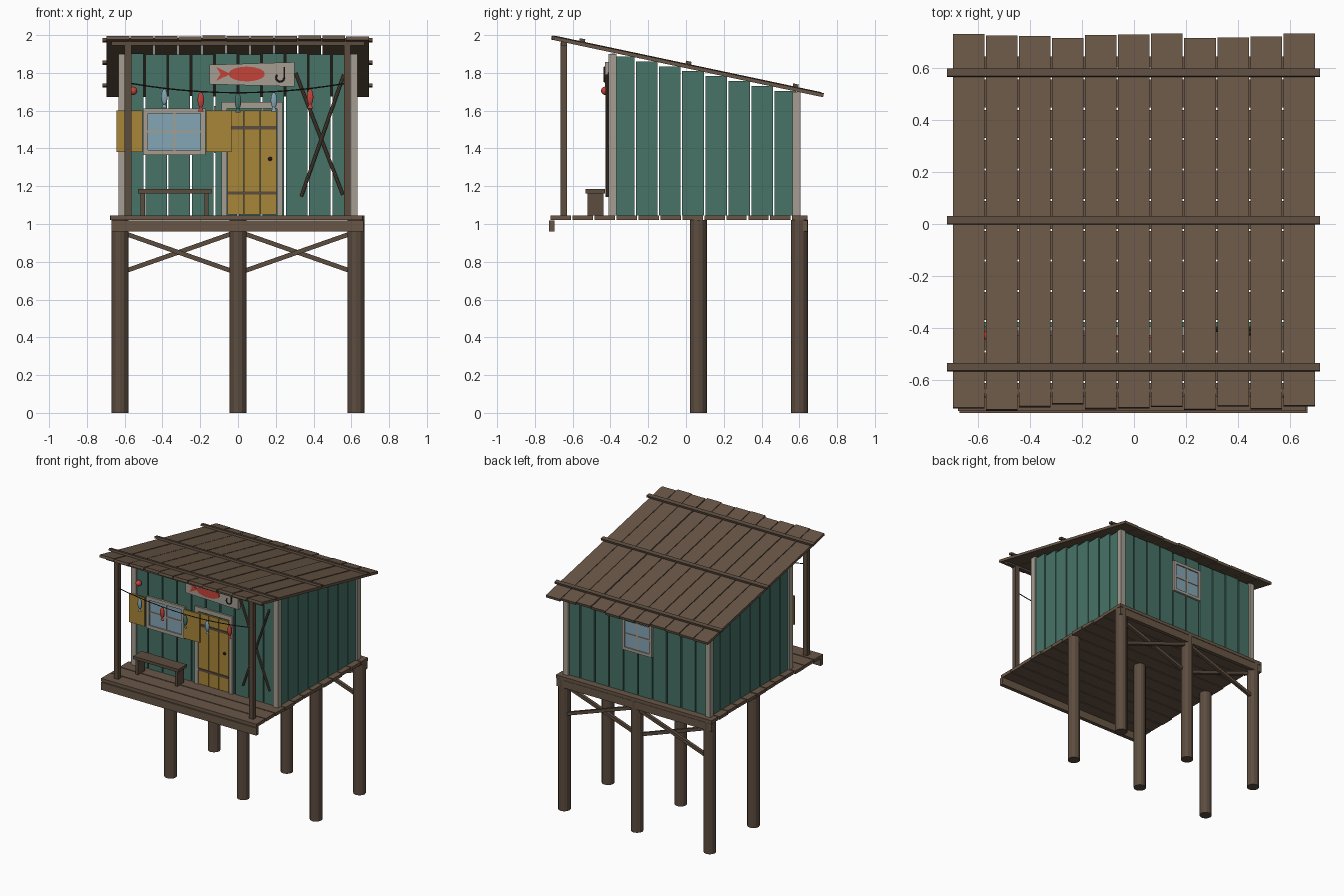
import bpy, bmesh, math, random
from mathutils import Vector, Matrix

if "Cube" in bpy.data.objects:
    bpy.data.objects.remove(bpy.data.objects["Cube"])

random.seed(4)


def mat(name, hexcol):
    m = bpy.data.materials.new(name)
    c = [int(hexcol[i:i + 2], 16) / 255 for i in (0, 2, 4)]
    m.diffuse_color = [((v + 0.055) / 1.055) ** 2.4 if v > 0.04 else v / 12.92 for v in c] + [1]
    m.use_nodes = True
    m.node_tree.nodes["Principled BSDF"].inputs["Base Color"].default_value = m.diffuse_color
    return m


WOOD = mat("weathered wood", "685646")
POLE = mat("dark wood", "5c4c3f")
TEAL = mat("teal paint", "477267")
OCHRE = mat("ochre paint", "a98639")
TRIM = mat("pale grey trim", "a69e92")
RED = mat("red paint", "c5443a")
GLASS = mat("blue glass", "84a6b6")
DARK = mat("dark iron", "2e2823")


def finish(name, bm, m):
    bmesh.ops.recalc_face_normals(bm, faces=bm.faces)
    me = bpy.data.meshes.new(name)
    bm.to_mesh(me)
    bm.free()
    me.materials.append(m)
    ob = bpy.data.objects.new(name, me)
    bpy.context.collection.objects.link(ob)
    return ob


def boxes(name, m, items, rot=Matrix()):
    """items: (x0, x1, y0, y1, z0, z1) blocks joined in one object."""
    bm = bmesh.new()
    for x0, x1, y0, y1, z0, z1 in items:
        t = Matrix.Translation(((x0 + x1) / 2, (y0 + y1) / 2, (z0 + z1) / 2))
        s = Matrix.Diagonal((x1 - x0, y1 - y0, z1 - z0, 1))
        bmesh.ops.create_cube(bm, size=1, matrix=rot @ t @ s)
    return finish(name, bm, m)


def bars(name, m, segs, w, d, sides=4):
    """straight bars between points; w across, d in depth"""
    bm = bmesh.new()
    for a, b in segs:
        a, b = Vector(a), Vector(b)
        q = (b - a).to_track_quat('Z', 'Y').to_matrix().to_4x4()
        mtx = Matrix.Translation((a + b) / 2) @ q
        if sides == 4:
            bmesh.ops.create_cube(bm, size=1, matrix=mtx @ Matrix.Diagonal((w, d, (b - a).length, 1)))
        else:
            bmesh.ops.create_cone(bm, cap_ends=True, segments=sides, radius1=w / 2, radius2=w / 2,
                                  depth=(b - a).length, matrix=mtx)
    return finish(name, bm, m)


def plate(name, m, pts, y0, y1):
    """flat x-z outline extruded in y"""
    bm = bmesh.new()
    f = bm.faces.new([bm.verts.new((x, y0, z)) for x, z in pts])
    r = bmesh.ops.extrude_face_region(bm, geom=[f])
    bmesh.ops.translate(bm, vec=(0, y1 - y0, 0), verts=[v for v in r["geom"] if isinstance(v, bmesh.types.BMVert)])
    return finish(name, bm, m)


def frame(x0, x1, z0, z1, w, y0, y1):
    return [(x0, x0 + w, y0, y1, z0, z1), (x1 - w, x1, y0, y1, z0, z1),
            (x0 + w, x1 - w, y0, y1, z0, z0 + w), (x0 + w, x1 - w, y0, y1, z1 - w, z1)]


j = lambda a: random.uniform(-a, a)
under = lambda y: 1.828 - 0.212 * y      # roof underside

# stilts, beams and rear cross braces
bars("stilts", POLE, [((x, y, 0), (x, y, 1.02)) for x in (-0.625, 0, 0.625) for y in (0.065, 0.6)], 0.09, 0.09, 12)
boxes("deck_beams", WOOD, [(-0.67, 0.665, -0.725, -0.695, 0.96, 1.018), (-0.67, 0.665, 0.612, 0.642, 0.96, 1.018)])
bars("cross_braces", POLE, [((s * 0.03, 0.6 + o, z0), (s * 0.6, 0.6 + o, z1))
                            for s in (-1, 1) for z0, z1, o in ((0.95, 0.75, 0.012), (0.75, 0.95, -0.012))], 0.024, 0.024)

# deck planks run along x
deck = []
for i in range(12):
    y = -0.722 + i * 0.1164
    deck.append((-0.672 + j(0.006), 0.665 + j(0.006), y + 0.004, min(y + 0.1124, 0.643), 1.02, 1.045))
boxes("deck_planks", WOOD, deck)

# wall boards with see-through gaps
front, back, side = [], [], []
for i in range(10):
    x = -0.62 + i * 0.124
    front.append((x + 0.005, x + 0.119, -0.395, -0.375, 1.045, 1.897 + j(0.006)))
    back.append((x + 0.005, x + 0.119, 0.57, 0.59, 1.045, 1.697 + j(0.004)))
for i in range(8):
    y = -0.39 + i * 0.122
    for s in (-1, 1):
        side.append((min(s * 0.6, s * 0.62), max(s * 0.6, s * 0.62), y + 0.004, y + 0.118, 1.045, under(y + 0.115)))
boxes("front_wall", TEAL, front)
boxes("back_wall", TEAL, back)
boxes("side_walls", TEAL, side)
boxes("corner_trim", TRIM, [(x, x + 0.042, y, y + 0.042, 1.045, z) for x in (-0.632, 0.59)
                            for y, z in ((-0.41, 1.9), (0.564, 1.7))])

# sloping roof planks and battens, built flat then tilted
tilt = Matrix.Translation((0, 0, 1.838)) @ Matrix.Rotation(-math.atan(0.212), 4, 'X')
roof = []
for i in range(11):
    x = -0.698 + i * 0.1268
    z = j(0.003)
    roof.append((x + 0.003, x + 0.124, -0.717 + j(0.012), 0.735 + j(0.012), z - 0.01, z + 0.01))
boxes("roof_planks", WOOD, roof, tilt)
boxes("roof_battens", POLE, [(-0.717, 0.713, y - 0.015, y + 0.015, 0.01, 0.026) for y in (-0.565, 0.01, 0.59)], tilt)

# porch posts and header
boxes("porch_posts", POLE, [(x, x + 0.036, -0.665, -0.63, 1.045, 1.96) for x in (-0.601, 0.56)])
boxes("porch_header", POLE, [(-0.67, 0.67, -0.662, -0.63, 1.945, 1.978)])

# door
boxes("door_planks", OCHRE, [(-0.055 + i * 0.0875, 0.028 + i * 0.0875, -0.405, -0.394, 1.05, 1.6) for i in range(3)])
boxes("door_battens", POLE, [(-0.055, 0.203, -0.412, -0.404, z, z + 0.018) for z in (1.155, 1.5)])
boxes("door_frame", TRIM, [(-0.088, -0.057, -0.408, -0.39, 1.045, 1.612), (0.207, 0.236, -0.408, -0.39, 1.045, 1.612),
                           (-0.088, 0.236, -0.408, -0.39, 1.612, 1.645)])
bm = bmesh.new()
bmesh.ops.create_icosphere(bm, subdivisions=2, radius=0.011, matrix=Matrix.Translation((0.17, -0.41, 1.345)))
finish("door_knob", bm, DARK)

# front window with shutters
boxes("window_glass", GLASS, [(-0.48, -0.195, -0.401, -0.394, 1.38, 1.6)])
boxes("window_frame", TRIM, frame(-0.502, -0.172, 1.365, 1.612, 0.026, -0.41, -0.39)
      + [(-0.342, -0.33, -0.406, -0.395, 1.38, 1.6), (-0.48, -0.195, -0.406, -0.395, 1.484, 1.496)])
boxes("shutters", OCHRE, [(-0.642, -0.506, -0.424, -0.411, 1.38, 1.602), (-0.17, -0.034, -0.424, -0.411, 1.38, 1.602)])

# back window
boxes("back_window_glass", GLASS, [(-0.115, 0.115, 0.589, 0.596, 1.39, 1.61)])
boxes("back_window_frame", TRIM, frame(-0.127, 0.127, 1.375, 1.625, 0.022, 0.585, 0.605)
      + [(-0.006, 0.006, 0.588, 0.601, 1.38, 1.62), (-0.12, 0.12, 0.588, 0.601, 1.494, 1.506)])

# sign board with painted fish and iron hook
plate("sign_board", TRIM, [(-0.15, 1.74), (0.3, 1.727), (0.3, 1.857), (-0.15, 1.843)], -0.428, -0.394)
ell = [(0.046 + 0.096 * math.cos(a), 1.794 + 0.039 * math.sin(a)) for a in [k * math.tau / 24 for k in range(24)]]
plate("sign_fish_body", RED, ell, -0.435, -0.427)
plate("sign_fish_tail", RED, [(-0.04, 1.794), (-0.115, 1.832), (-0.093, 1.794), (-0.115, 1.758)], -0.434, -0.427)
hook = [(0.245, -0.432, 1.83)] + [(0.223 + 0.022 * math.cos(a), -0.432, 1.775 - 0.022 * math.sin(a))
                                  for a in [k * math.pi / 6 for k in range(7)]] + [(0.206, -0.432, 1.79)]
bars("sign_hook", DARK, list(zip(hook, hook[1:])), 0.009, 0.009, 6)

# line of hanging lures between the porch posts
sag = lambda x: 1.695 + 0.05 * (x / 0.57) ** 2
line = [(x, -0.648, sag(x)) for x in [-0.57 + k * 0.095 for k in range(13)]]
bars("lure_line", DARK, list(zip(line, line[1:])), 0.007, 0.007, 6)
for n, (x, m) in enumerate(zip((-0.39, -0.197, 0, 0.19, 0.382), (GLASS, RED, TEAL, GLASS, RED))):
    z = sag(x) - 0.045
    bm = bmesh.new()
    bmesh.ops.create_uvsphere(bm, u_segments=10, v_segments=8, radius=1,
                              matrix=Matrix.Translation((x, -0.648, z)) @ Matrix.Diagonal((0.018, 0.012, 0.042, 1)))
    bmesh.ops.create_cone(bm, cap_ends=True, segments=8, radius1=1, radius2=0.15, depth=0.032,
                          matrix=Matrix.Translation((x, -0.648, z - 0.044)) @ Matrix.Diagonal((0.015, 0.006, 1, 1)))
    finish("lure_%d" % n, bm, m)

# red float by the window
bm = bmesh.new()
bmesh.ops.create_uvsphere(bm, u_segments=16, v_segments=10, radius=0.022, matrix=Matrix.Translation((-0.555, -0.428, 1.705)))
for f in bm.faces:
    f.smooth = True
finish("float_ball", bm, RED)

# crossed fishing poles on the wall
bars("crossed_poles", POLE, [((0.305, -0.405, 1.8), (0.555, -0.405, 1.155)),
                             ((0.56, -0.418, 1.79), (0.335, -0.418, 1.145))], 0.018, 0.018, 8)

# bench
boxes("bench_seat", POLE, [(-0.53, -0.14, -0.532, -0.428, 1.162, 1.185)])
boxes("bench_legs", POLE, [(x, x + 0.022, -0.522, -0.438, 1.045, 1.163) for x in (-0.515, -0.178)])
